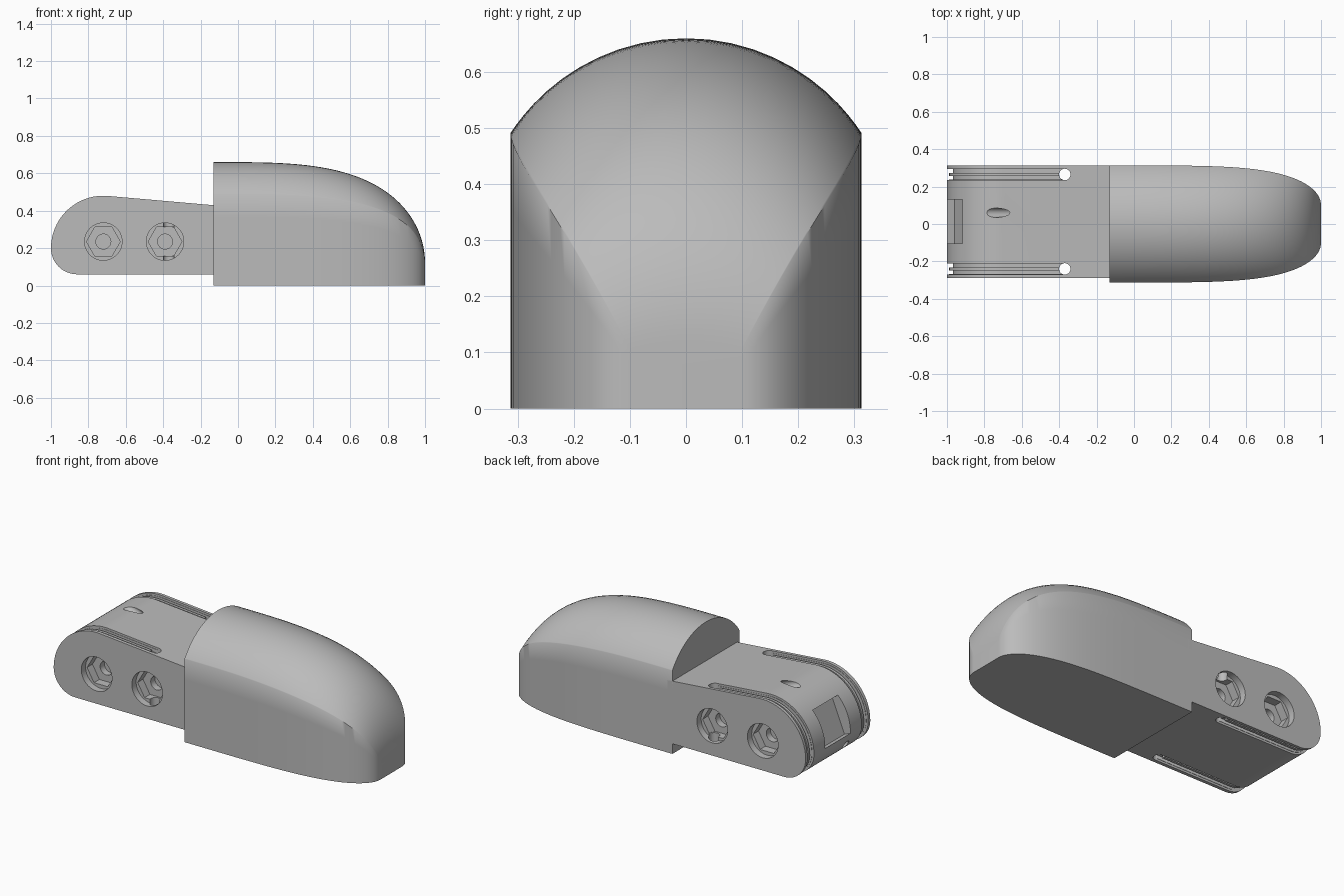
import bpy, bmesh
from math import sin, cos, tan, radians, pi, sqrt
from mathutils import Matrix, Vector

cube = bpy.data.objects.get("Cube")
if cube:
    bpy.data.objects.remove(cube)

grey = bpy.data.materials.new("plain grey")
grey.use_nodes = True
colour = (0.5, 0.5, 0.5, 1)
grey.diffuse_color = colour
grey.node_tree.nodes["Principled BSDF"].inputs["Base Color"].default_value = colour


def finish(name, bm):
    bmesh.ops.recalc_face_normals(bm, faces=bm.faces)
    mesh = bpy.data.meshes.new(name)
    bm.to_mesh(mesh)
    bm.free()
    ob = bpy.data.objects.new(name, mesh)
    ob.data.materials.append(grey)
    bpy.context.collection.objects.link(ob)
    return ob


def loft(name, rings):
    """Skin closed rings of points and cap both ends."""
    bm = bmesh.new()
    rows = [[bm.verts.new(p) for p in ring] for ring in rings]
    n = len(rows[0])
    for a, b in zip(rows, rows[1:]):
        for i in range(n):
            j = (i + 1) % n
            bm.faces.new((a[i], a[j], b[j], b[i]))
    bm.faces.new(rows[0])
    bm.faces.new(rows[-1])
    return finish(name, bm)


def prism(name, outline, y0, y1):
    return loft(name, [[(x, y, z) for x, z in outline] for y in (y0, y1)])


def cylinder(name, centre, direction, radius, length, sides=32):
    bm = bmesh.new()
    turn = Vector(direction).to_track_quat('Z', 'Y').to_matrix().to_4x4()
    bmesh.ops.create_cone(bm, cap_ends=True, segments=sides, radius1=radius, radius2=radius,
                          depth=length, matrix=Matrix.Translation(centre) @ turn)
    return finish(name, bm)


def cut(target, cutter):
    cutter.hide_render = True
    mod = target.modifiers.new("cut", 'BOOLEAN')
    mod.operation, mod.solver, mod.object = 'DIFFERENCE', 'EXACT', cutter
    bpy.context.view_layer.objects.active = target
    bpy.ops.object.modifier_apply(modifier=mod.name)
    bpy.data.objects.remove(cutter)


def smooth(ob, angle):
    bpy.ops.object.select_all(action='DESELECT')
    ob.select_set(True)
    bpy.context.view_layer.objects.active = ob
    bpy.ops.object.shade_smooth_by_angle(angle=radians(angle))


def side_path(inset, x_end):
    """Side outline of the arm, from the top round its end to the bottom."""
    big, small, tilt = 0.28 - inset, 0.14 - inset, radians(85)
    pts = []
    for i in range(25):
        a = tilt + (pi - tilt) * i / 24
        pts.append((-0.72 + big * cos(a), 0.2 + big * sin(a)))
    for i in range(1, 17):
        a = pi + pi / 2 * i / 16
        pts.append((-0.86 + small * cos(a), 0.2 + small * sin(a)))
    x, z = pts[0]
    start = (x_end, z - (x_end - x) * tan(radians(5)))
    return [start] + pts + [(x_end, 0.06 + inset)]


# Arm with a rounded end
FRONT, BACK = -0.29, 0.313
arm = prism("arm", side_path(0, -0.1), FRONT, BACK)

# Cord grooves wrapped round the end, with a hole where they stop
HOLE_X = -0.37
for y in (-0.24, 0.265):
    for offset, half, depth in ((0, 0.03, 0.012), (-0.018, 0.01, 0.032), (0.018, 0.01, 0.032)):
        outer = [(HOLE_X, -0.1), (-1.1, -0.1), (-1.1, 0.6), (HOLE_X, 0.6)]
        groove = prism("groove_cutter", side_path(depth, HOLE_X) + outer,
                       y + offset - half, y + offset + half)
        cut(arm, groove)
    cut(arm, cylinder("cord_hole_cutter", (HOLE_X, y, 0.3), (0, 0, 1), 0.0305, 1))

# Round recesses stepping down to hexagon pockets and blind bolt holes
for x in (-0.72, -0.39):
    for face in (FRONT, BACK):
        for radius, depth, sides in ((0.1, 0.04, 48), (0.09, 0.09, 6), (0.04, 0.13, 32)):
            bm = bmesh.new()
            ring = [(x + radius * cos(2 * pi * i / sides), 0.235 + radius * sin(2 * pi * i / sides))
                    for i in range(sides)]
            bm.free()
            cut(arm, prism("pocket_cutter", ring, face - depth, face + depth))

# Rectangular window in the rounded end
tilt = radians(22)
out, up = Vector((-cos(tilt), sin(tilt))), Vector((sin(tilt), cos(tilt)))
middle = Vector((-0.72, 0.2))
window = [middle + out * d + up * h for d, h in
          ((0.215, -0.11), (0.4, -0.11), (0.4, 0.11), (0.215, 0.11))]
cut(arm, prism("window_cutter", window, -0.105, 0.13))

# Slanted hole in the top, and a small hole below the window
slant = Vector((cos(radians(22)), 0, -sin(radians(22))))
cut(arm, cylinder("slant_cutter", Vector((-0.735, 0.06, 0.478)) - slant * 0.1, slant, 0.025, 0.4))
cut(arm, cylinder("end_hole_cutter", (-0.99, -0.09, 0.13), (1, 0, 0), 0.022, 0.2))
smooth(arm, 30)

# Hood: flat walls and an arched top, narrowing to a blunt nose
ARCH = 0.374
rings = []
for s in range(49):
    u = sin(pi / 2 * s / 48)
    half = 0.1 + 0.213 * sqrt(max(0, 1 - u ** 4.5))
    top = 0.12 + 0.54 * sqrt(max(0, 1 - u ** 3.4))
    x = -0.13 + 1.13 * u
    ring = [(x, half, 0)]
    eave = top - ARCH + sqrt(ARCH ** 2 - half ** 2)
    ring += [(x, half, eave * k / 4) for k in (1, 2, 3)]
    for k in range(25):
        y = half * cos(pi * k / 24)
        ring.append((x, y, top - ARCH + sqrt(ARCH ** 2 - y * y)))
    ring += [(x, -half, eave * k / 4) for k in (3, 2, 1, 0)]
    rings.append(ring)
hood = loft("hood", rings)
smooth(hood, 45)
